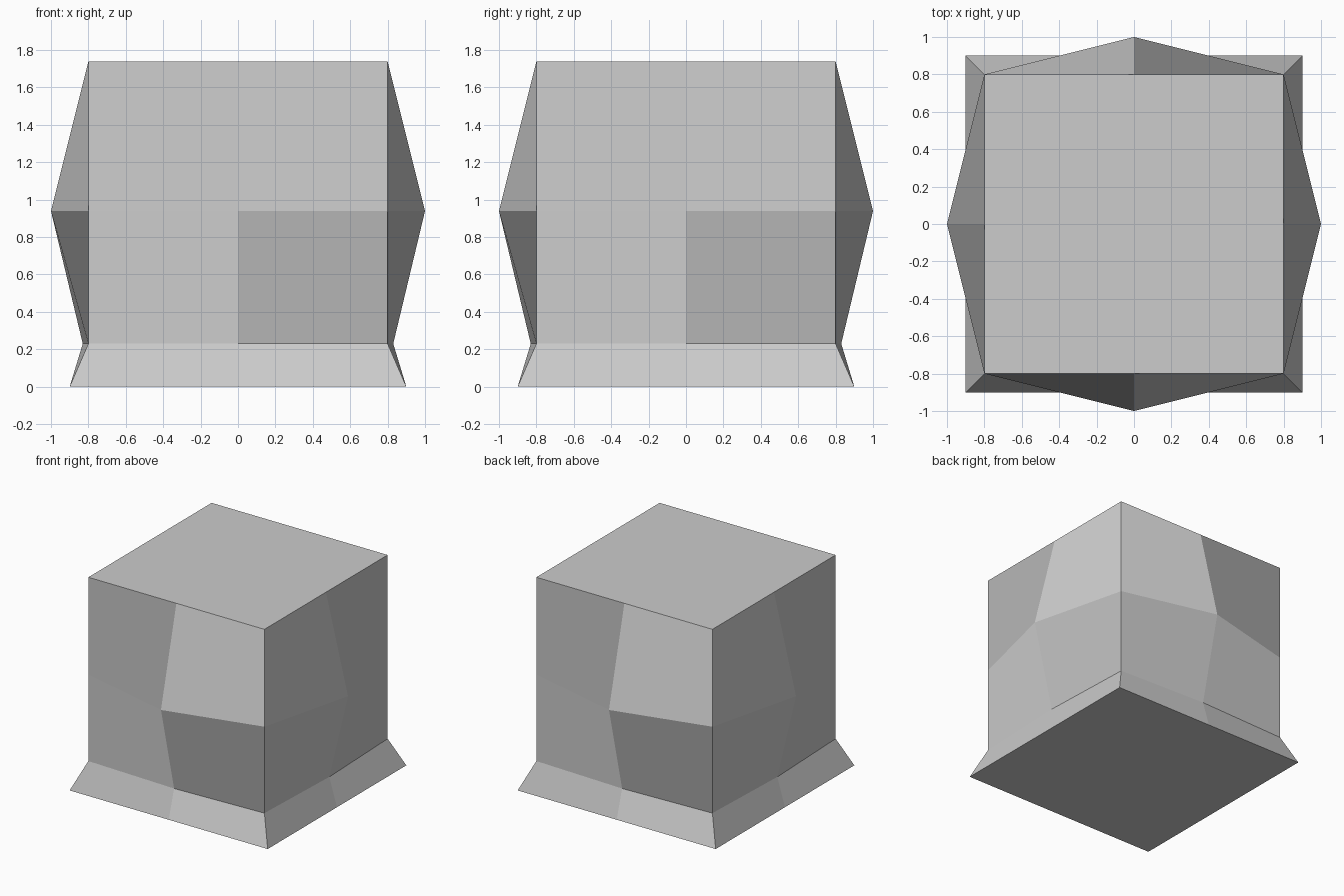
import bpy, bmesh
from mathutils import Matrix, Vector
from math import pi

# Remove the default cube if present
cube = bpy.data.objects.get("Cube")
if cube:
    bpy.data.objects.remove(cube, do_unlink=True)

# Single flat colour
grey = bpy.data.materials.new("mid_grey")
grey.use_nodes = True
colour = (0.604, 0.604, 0.604, 1.0)
grey.diffuse_color = colour
grey.node_tree.nodes["Principled BSDF"].inputs["Base Color"].default_value = colour

# Each level: height, corner half-width, mid-side half-width
levels = [
    (0.00, 0.9, 0.90),   # skirt foot
    (0.23, 0.8, 0.83),   # skirt top
    (0.94, 0.8, 1.00),   # widest bulge
    (1.74, 0.8, 0.80),   # flat top
]

bm = bmesh.new()


def make_ring(z, corner, middle):
    """Eight points: a corner and a mid-side point for each of four sides."""
    ring = []
    for side in range(4):
        turn = Matrix.Rotation(side * pi / 2, 3, 'Z')
        ring.append(bm.verts.new(turn @ Vector((-corner, -corner, z))))
        ring.append(bm.verts.new(turn @ Vector((0, -middle, z))))
    return ring


rings = [make_ring(*level) for level in levels]
skirt_foot, skirt_top, bulge, top = rings

# Panels, all folded from upper left to lower right
for i in range(8):
    j = (i + 1) % 8
    bm.faces.new((skirt_foot[j], skirt_top[j], skirt_top[i], skirt_foot[i]))
    for lower, upper in ((skirt_top, bulge), (bulge, top)):
        bm.faces.new((upper[i], lower[i], lower[j], upper[j]))

# Flat lid and base
bm.faces.new(top)
bm.faces.new(list(reversed(skirt_foot)))

mesh = bpy.data.meshes.new("flared_block")
bm.to_mesh(mesh)
bm.free()
mesh.materials.append(grey)

# Give every folded panel one flat shading direction
normals = [None] * len(mesh.loops)
for poly in mesh.polygons:
    a, b, c = [mesh.vertices[v].co for v in poly.vertices[:3]]
    flat = (b - a).cross(c - a).normalized() if len(poly.vertices) == 4 else poly.normal.copy()
    for loop in poly.loop_indices:
        normals[loop] = flat
mesh.normals_split_custom_set(normals)

block = bpy.data.objects.new("flared_block", mesh)
bpy.context.collection.objects.link(block)
